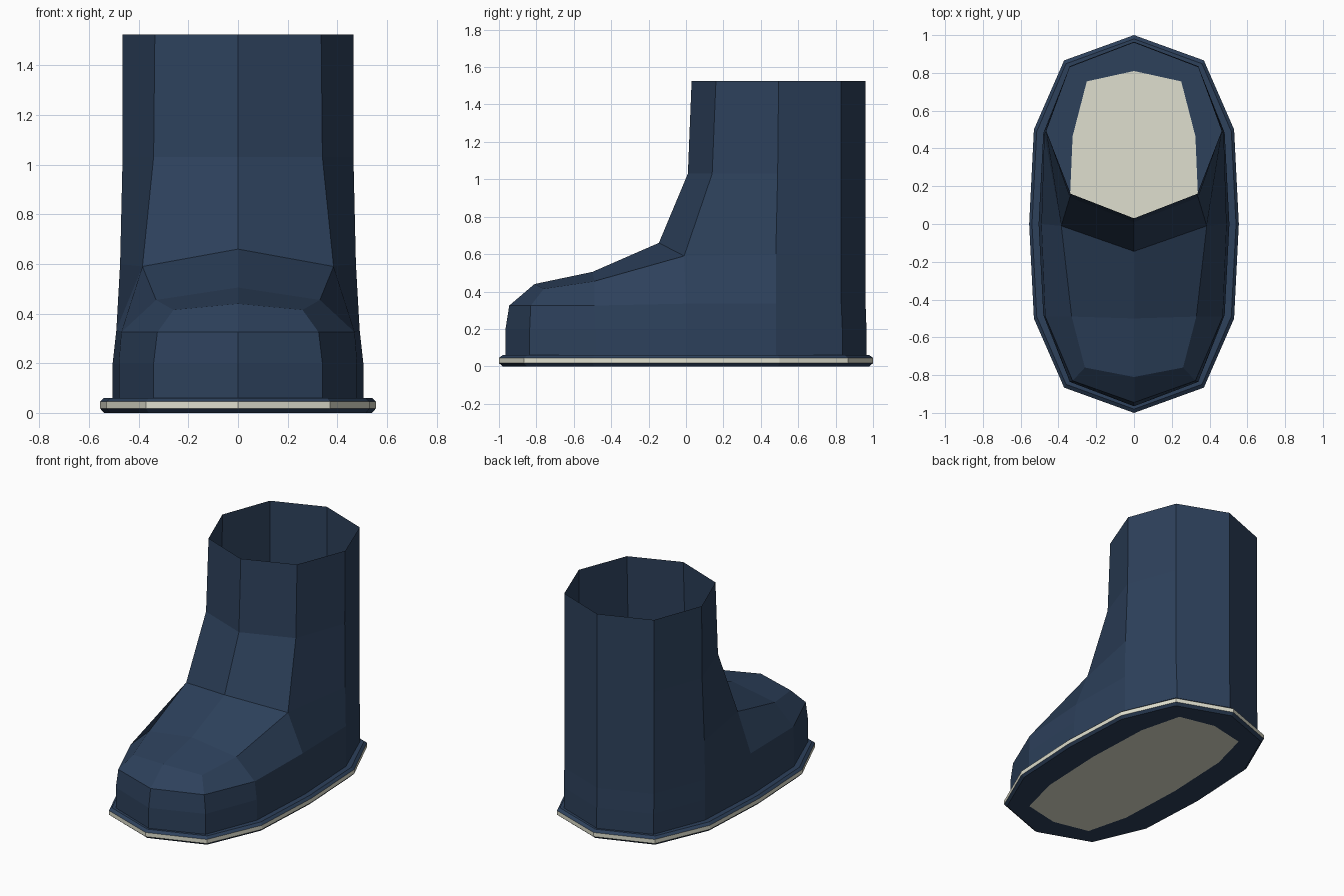
import bpy, bmesh, math

if "Cube" in bpy.data.objects:
    bpy.data.objects.remove(bpy.data.objects["Cube"])


def material(name, color):
    m = bpy.data.materials.new(name)
    m.diffuse_color = color
    m.use_nodes = True
    m.node_tree.nodes["Principled BSDF"].inputs["Base Color"].default_value = m.diffuse_color
    return m


NAVY = material("navy", (0.026, 0.052, 0.105, 1))
CREAM = material("cream", (0.74, 0.74, 0.62, 1))


def half_ring(bm, xs, ry, z, ys=None):
    """Seven points from toe to heel along the +x half of the outline."""
    xs = [0, *xs, *xs[-2::-1], 0]
    ys = ys or [-ry * math.cos(math.radians(30 * i)) for i in range(7)]
    return [bm.verts.new((x, y, z)) for x, y in zip(xs, ys)]


def bridge(bm, a, b, mat=0):
    for i in range(len(a) - 1):
        bm.faces.new((a[i], a[i + 1], b[i + 1], b[i])).material_index = mat


def finish(bm, name):
    """Make the half shell an object and mirror it across x."""
    bmesh.ops.recalc_face_normals(bm, faces=bm.faces)
    me = bpy.data.meshes.new(name)
    bm.to_mesh(me)
    bm.free()
    me.materials.append(NAVY)
    me.materials.append(CREAM)
    ob = bpy.data.objects.new(name, me)
    bpy.context.collection.objects.link(ob)
    mod = ob.modifiers.new("mirror", "MIRROR")
    mod.use_mirror_merge = True
    return ob


# Sole: cream centre panel, navy welt, cream edge strip
bm = bmesh.new()
inset = half_ring(bm, (.25, .325, .345), 0, 0,
                  [-.81, -.755, -.465, 0, .465, .755, .81])
bm.faces.new(inset).material_index = 1
sole = [inset,
        half_ring(bm, (.36, .515, .54), .98, 0),
        half_ring(bm, (.37, .53, .555), 1, .017),
        half_ring(bm, (.37, .53, .555), 1, .045),
        half_ring(bm, (.36, .515, .54), .98, .06),
        half_ring(bm, (.34, .48, .505), .965, .06)]
for i in range(5):
    bridge(bm, sole[i], sole[i + 1], 1 if i == 2 else 0)
finish(bm, "sole")

# Upper: foot walls, toe and instep, open shaft
bm = bmesh.new()


def points(*cos):
    return [bm.verts.new(c) for c in cos]


low = half_ring(bm, (.34, .48, .505), .965, .06)
mid = half_ring(bm, (.34, .48, .505), .965, .2)
brow = points((0, -.945, .325), (.325, -.83, .325), (.47, -.49, .325), (.49, 0, .335),
              (.48, .48, .335), (.34, .83, .335), (0, .96, .335))
crest = points((0, -.81, .44), (.26, -.76, .415), (.33, -.49, .455), (.385, -.01, .59),
               (.475, .48, .6), (.34, .83, .6), (0, .96, .6))
for a, b in ((low, mid), (mid, brow), (brow, crest)):
    bridge(bm, a, b)
ridge, ankle = points((0, -.5, .505), (0, -.145, .66))
bm.faces.new((crest[0], crest[1], crest[2], ridge))
bm.faces.new((ridge, crest[2], crest[3], ankle))

shaft = points((0, .01, 1.03), (.34, .14, 1.03), (.465, .49, 1.03), (.34, .83, 1.03), (0, .96, 1.03))
cuff = points((0, .03, 1.525), (.335, .16, 1.525), (.465, .495, 1.525), (.34, .83, 1.525), (0, .96, 1.525))
bridge(bm, [ankle] + crest[3:], shaft)
bridge(bm, shaft, cuff)
finish(bm, "boot_upper")
